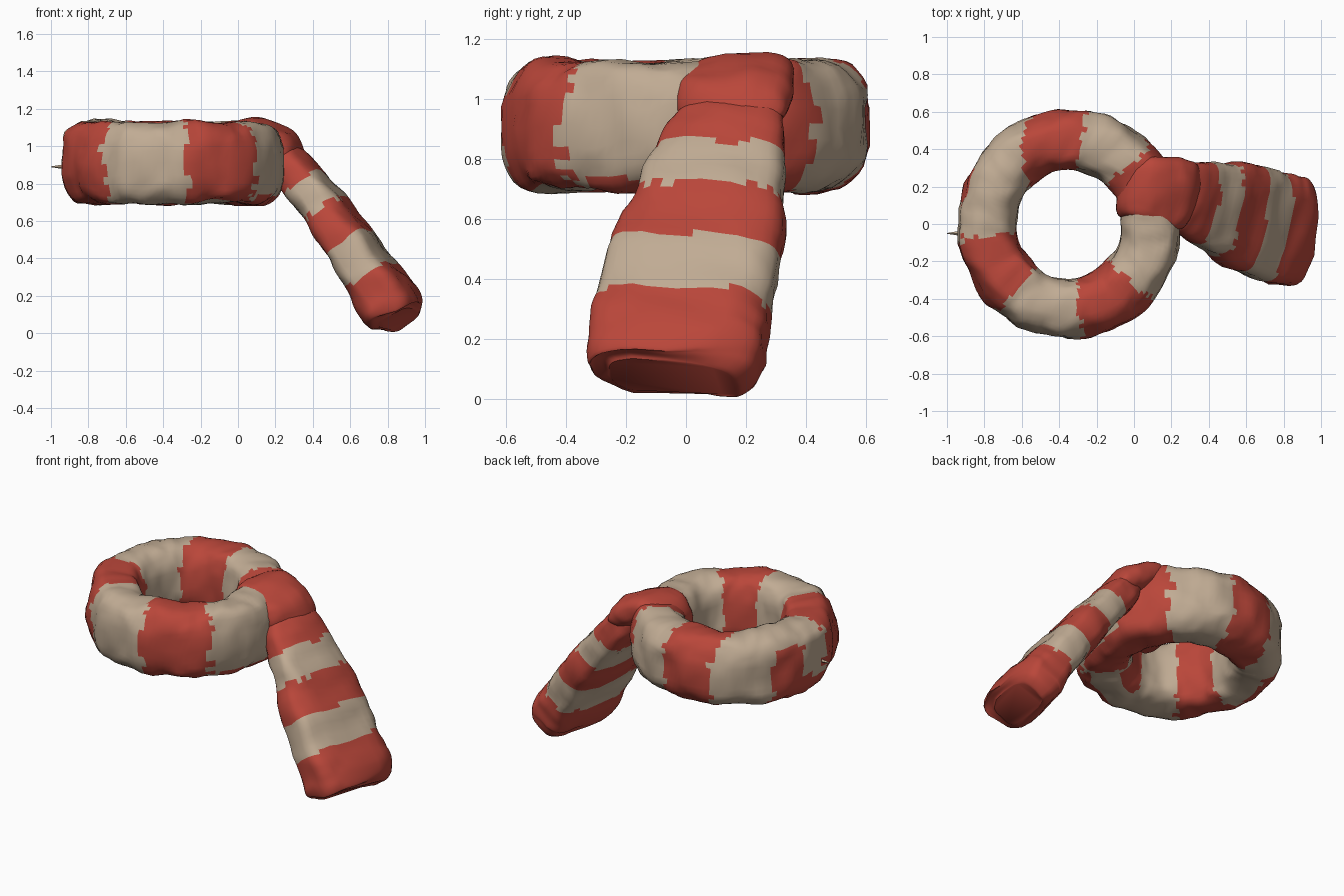
import bpy, bmesh, math
from mathutils import Vector, noise

cube = bpy.data.objects.get("Cube")
if cube:
    bpy.data.objects.remove(cube, do_unlink=True)


def material(name, rgb):
    m = bpy.data.materials.new(name)
    m.use_nodes = True
    m.diffuse_color = (*rgb, 1)
    m.node_tree.nodes["Principled BSDF"].inputs["Base Color"].default_value = (*rgb, 1)
    return m


CREAM, RED = 0, 1
MATS = [material("cream wool", (0.53, 0.41, 0.295)), material("red wool", (0.49, 0.062, 0.042))]


def squircle(a, power):
    c, s = math.cos(a), math.sin(a)
    return math.copysign(abs(c) ** power, c), math.copysign(abs(s) ** power, s)


def lumpy(p, amount):
    # soft dents of knitted cloth
    return p + amount * noise.noise_vector(p * 6.5) + amount * 0.4 * noise.noise_vector(p * 15)


def loft(name, rings, colour, closed=False):
    """Skin a list of point rings; colour(centre, row) picks the material."""
    bm = bmesh.new()
    rows = [[bm.verts.new(p) for p in ring] for ring in rings]
    n = len(rows[0])
    for i in range(len(rows) if closed else len(rows) - 1):
        a, b = rows[i], rows[(i + 1) % len(rows)]
        for j in range(n):
            k = (j + 1) % n
            f = bm.faces.new((a[j], a[k], b[k], b[j]))
            f.material_index = colour(f.calc_center_median(), i / len(rows))
    if not closed:
        for row, t in ((rows[0], 0), (rows[-1], 1)):
            f = bm.faces.new(row)
            f.material_index = colour(f.calc_center_median(), t)
    bmesh.ops.recalc_face_normals(bm, faces=bm.faces)
    mesh = bpy.data.meshes.new(name)
    bm.to_mesh(mesh)
    bm.free()
    ob = bpy.data.objects.new(name, mesh)
    bpy.context.collection.objects.link(ob)
    for m in MATS:
        mesh.materials.append(m)
    bpy.ops.object.select_all(action="DESELECT")
    ob.select_set(True)
    bpy.context.view_layer.objects.active = ob
    bpy.ops.object.shade_smooth_by_angle(angle=math.radians(40))
    return ob


# Neck loop
CENTRE = Vector((-0.345, 0, 0.91))
MID, HALF_R, HALF_Z = 0.44, 0.157, 0.22
RED_ARCS = ((12, 45), (82, 125), (188, 232), (277, 317))


def loop_colour(p, t):
    d = p - CENTRE
    out = d.xy.length - MID
    ang = math.degrees(math.atan2(d.y, d.x)) % 360 + 5 * noise.noise(p * 25)
    if d.z < -0.17:                                    # underside stripes drift
        if ang > 322 or ang < 45:
            return RED
        if 277 < ang < 317 and abs(out) < 0.08:
            return CREAM
    if out > 0.06 and d.z < 0.14 and 147 < ang < (168 if d.z > -0.08 else 190):
        return RED
    if 100 < ang < 150:                                # slanted stripe edge
        return RED if ang < 125 - out * 80 else CREAM
    return RED if any(a < ang < b for a, b in RED_ARCS) else CREAM


loop = []
for i in range(120):
    a = math.tau * i / 120
    ring = []
    for j in range(36):
        c, s = squircle(math.tau * j / 36, 0.72)
        r = MID + HALF_R * c
        p = CENTRE + Vector((r * math.cos(a), r * math.sin(a) * 1.02, HALF_Z * s))
        ring.append(lumpy(p, 0.022))
    loop.append(ring)
loft("neck_loop", loop, loop_colour, closed=True)


def strip(name, keys, width_axis, steps, power, colour):
    """Sweep a rounded section along keys of (x, y, z, half width, half thickness)."""
    keys = [Vector(k) for k in keys]
    samples = []
    for i in range(len(keys) - 1):
        p0, p1, p2, p3 = (keys[min(max(i + o, 0), len(keys) - 1)] for o in (-1, 0, 1, 2))
        for s in range(steps):
            t = s / steps
            samples.append(0.5 * (2 * p1 + (p2 - p0) * t + (2 * p0 - 5 * p1 + 4 * p2 - p3) * t * t
                                  + (3 * p1 - p0 - 3 * p2 + p3) * t ** 3))
    samples.append(keys[-1])
    rings = []
    for i, k in enumerate(samples):
        nxt, prv = samples[min(i + 1, len(samples) - 1)], samples[max(i - 1, 0)]
        tangent = Vector((nxt - prv)[:3]).normalized()
        side = Vector(width_axis)
        side = (side - tangent * side.dot(tangent)).normalized()
        up = side.cross(tangent)
        ring = []
        for j in range(32):
            c, s = squircle(math.tau * j / 32, power)
            ring.append(lumpy(Vector(k[:3]) + side * c * k[3] + up * s * k[4], 0.018))
        rings.append(ring)
    return loft(name, rings, colour)


# Wrap folded over the loop
wrap = ((0.0, 0.16, 0.72, 0.13, 0.06), (-0.02, 0.17, 0.88, 0.15, 0.07),
        (0.01, 0.18, 1.04, 0.15, 0.09), (0.11, 0.18, 1.06, 0.18, 0.09),
        (0.21, 0.16, 1.01, 0.19, 0.1), (0.26, 0.15, 0.94, 0.18, 0.08),
        (0.25, 0.15, 0.9, 0.12, 0.04))
strip("wrap_fold", wrap, (0.2, 1, 0), 6, 0.7, lambda p, t: RED)


# Hanging tail, striped along its slope
AXIS = Vector((0.56, -0.12, -0.82)).normalized()
TAIL_TOP = Vector((0.26, 0.14, 0.98))
STRIPES = (0.2, 0.39, 0.61, 0.83)


def tail_colour(p, t):
    d = (p - TAIL_TOP).dot(AXIS) + 0.025 * noise.noise(p * 25)
    return RED if sum(d > s for s in STRIPES) % 2 == 0 else CREAM


tail = ((0.2, 0.15, 0.97, 0.13, 0.06), (0.26, 0.15, 0.91, 0.18, 0.1),
        (0.38, 0.11, 0.78, 0.22, 0.11), (0.55, 0.05, 0.55, 0.275, 0.125),
        (0.72, -0.01, 0.3, 0.295, 0.135), (0.81, -0.035, 0.16, 0.3, 0.155),
        (0.84, -0.04, 0.1, 0.28, 0.14), (0.855, -0.045, 0.075, 0.22, 0.1))
strip("hanging_tail", tail, (0.16, 1, 0), 9, 0.6, tail_colour)

# Loose thread sticking out of the loop
thread = [[Vector((x, -0.05 + r * math.cos(a), 0.89 + r * math.sin(a)))
           for a in (0, math.tau / 4, math.tau / 2, math.tau * 3 / 4)]
          for x, r in ((-0.9, 0.016), (-0.95, 0.01), (-1.0, 0.002))]
loft("loose_thread", thread, lambda p, t: CREAM)
